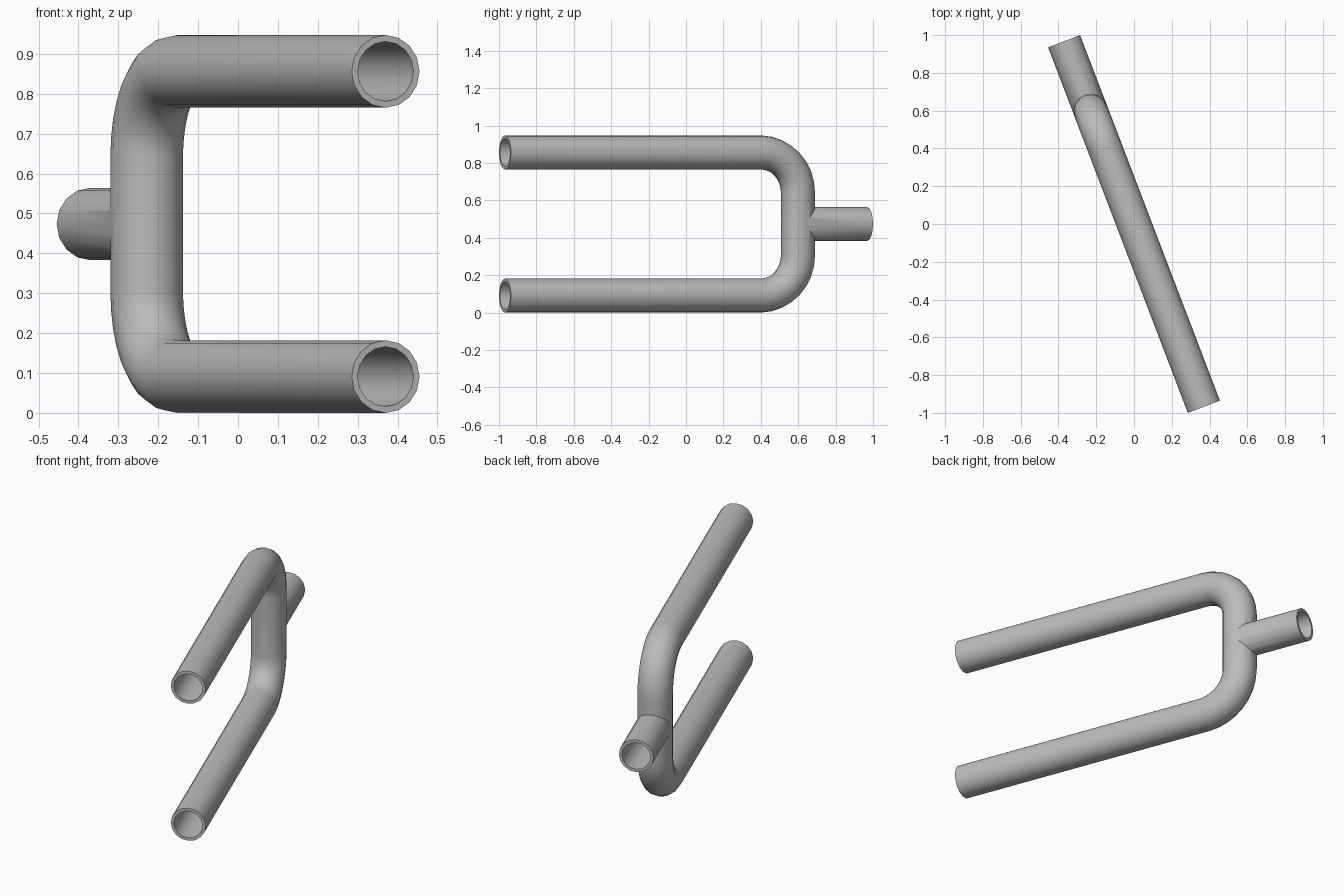
import bpy, bmesh, math
from mathutils import Vector

cube = bpy.data.objects.get("Cube")
if cube:
    bpy.data.objects.remove(cube, do_unlink=True)

SIDES = 16
OUTER, BORE = 0.091, 0.075
LOW, HIGH = 0.091, 0.856             # heights of the two legs
MID = (LOW + HIGH) / 2
BEND, STEPS = 0.215, 8
END = Vector((-0.37, 0.9675, 0))     # open end of the stem in plan
LENGTH = END.length
CROSS = 0.641                        # upright's distance along the plan line
ALONG = END.normalized()
UP = Vector((0, 0, 1))
SIDE = ALONG.cross(UP)

steel = bpy.data.materials.new("grey_steel")
steel.use_nodes = True
grey = (0.5, 0.5, 0.5, 1)
steel.diffuse_color = grey
steel.node_tree.nodes["Principled BSDF"].inputs["Base Color"].default_value = grey


def sweep(name, path, radius):
    """Closed round rod along (distance, height, heading) stations."""
    bm = bmesh.new()
    rings = []
    for dist, height, heading in path:
        centre = ALONG * dist + UP * height
        normal = UP * math.cos(heading) - ALONG * math.sin(heading)
        ring = []
        for i in range(SIDES):
            a = math.tau * i / SIDES
            ring.append(bm.verts.new(centre + radius * (SIDE * math.cos(a) + normal * math.sin(a))))
        rings.append(ring)
    for a, b in zip(rings, rings[1:]):
        for i in range(SIDES):
            j = (i + 1) % SIDES
            bm.faces.new((a[i], a[j], b[j], b[i]))
    bm.faces.new(rings[0])
    bm.faces.new(rings[-1])
    bmesh.ops.recalc_face_normals(bm, faces=bm.faces)
    mesh = bpy.data.meshes.new(name)
    bm.to_mesh(mesh)
    bm.free()
    mesh.materials.append(steel)
    obj = bpy.data.objects.new(name, mesh)
    bpy.context.collection.objects.link(obj)
    return obj


def fork_path(extra):
    """Lower leg, two quarter bends around the upright, upper leg."""
    path = [(-LENGTH - extra, LOW, 0)]
    for start, height in ((0, LOW + BEND), (math.pi / 2, HIGH - BEND)):
        for k in range(STEPS + 1):
            t = start + math.pi / 2 * k / STEPS
            path.append((CROSS - BEND + BEND * math.sin(t), height - BEND * math.cos(t), t))
    path.append((-LENGTH - extra, HIGH, math.pi))
    return path


def stem_path(extra):
    return [(CROSS, MID, 0), (LENGTH + extra, MID, 0)]


# Solid fork and stem, then the bores that hollow them
fork = sweep("forked_pipe", fork_path(0), OUTER)
helpers = [
    (sweep("stem", stem_path(0), OUTER - 0.0004), 'UNION'),
    (sweep("fork_bore", fork_path(0.05), BORE), 'DIFFERENCE'),
    (sweep("stem_bore", stem_path(0.05), BORE - 0.0004), 'DIFFERENCE'),
]
for helper, operation in helpers:
    helper.hide_render = True
    mod = fork.modifiers.new(helper.name, 'BOOLEAN')
    mod.operation = operation
    mod.solver = 'EXACT'
    mod.object = helper

# Bake the joined pipe and drop the helpers
graph = bpy.context.evaluated_depsgraph_get()
joined = bpy.data.meshes.new_from_object(fork.evaluated_get(graph))
fork.modifiers.clear()
fork.data = joined
for helper, _ in helpers:
    bpy.data.objects.remove(helper, do_unlink=True)

bpy.ops.object.select_all(action='DESELECT')
fork.select_set(True)
bpy.context.view_layer.objects.active = fork
bpy.ops.object.shade_smooth_by_angle(angle=math.radians(30))
